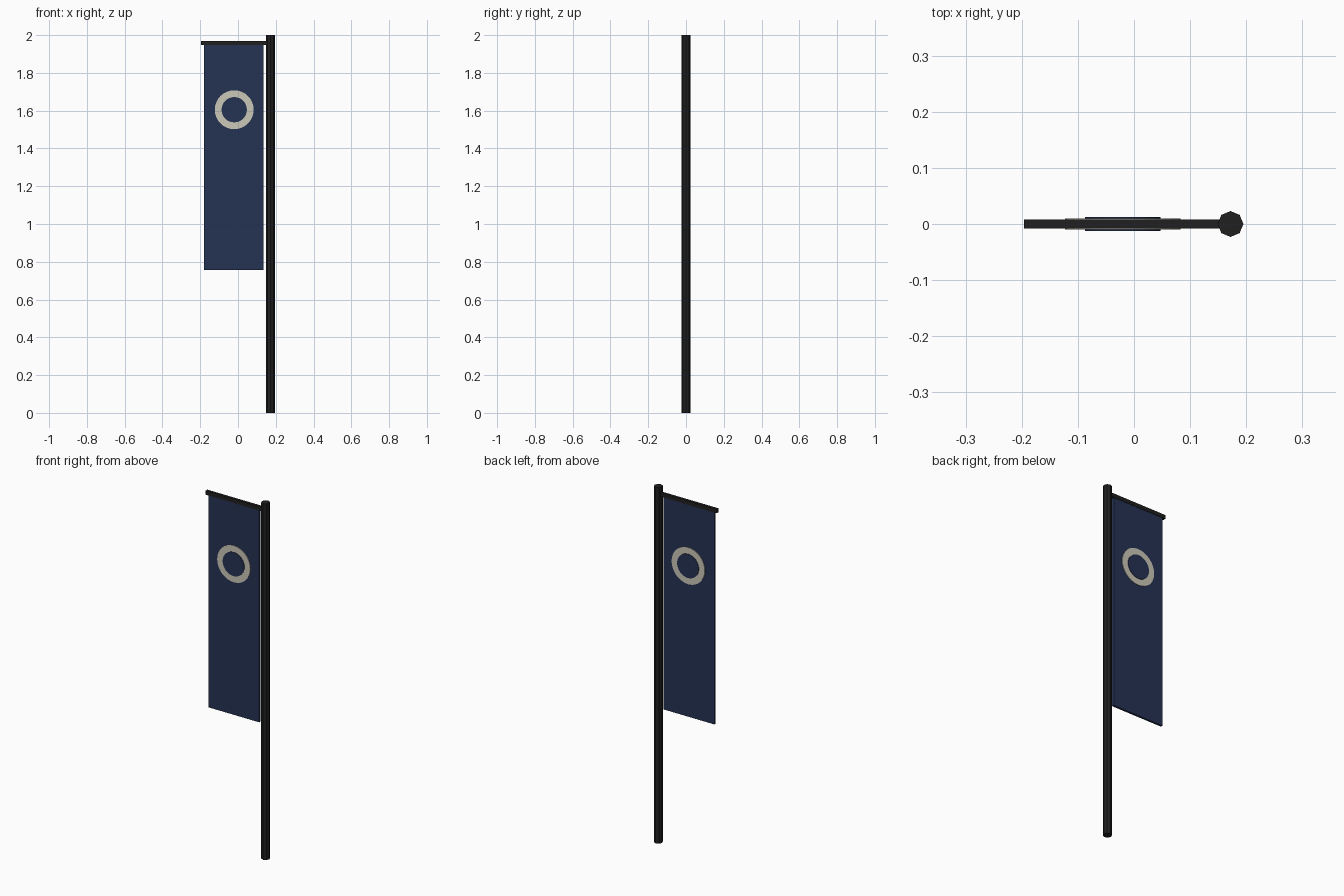
import bpy, math

if "Cube" in bpy.data.objects:
    bpy.data.objects.remove(bpy.data.objects["Cube"])


def material(name, rgb):
    m = bpy.data.materials.new(name)
    m.diffuse_color = (*rgb, 1)
    m.use_nodes = True
    m.node_tree.nodes["Principled BSDF"].inputs["Base Color"].default_value = m.diffuse_color
    return m


black = material("black metal", (0.014, 0.014, 0.015))
navy = material("navy cloth", (0.018, 0.032, 0.085))
ivory = material("ivory paint", (0.60, 0.57, 0.48))


def box(name, x0, x1, half_y, z0, z1, mat):
    bpy.ops.mesh.primitive_cube_add(size=1, location=((x0 + x1) / 2, 0, (z0 + z1) / 2))
    o = bpy.context.object
    o.name = name
    o.scale = (x1 - x0, 2 * half_y, z1 - z0)
    bpy.ops.object.transform_apply(location=False, rotation=False, scale=True)
    o.data.materials.append(mat)
    return o


def disc(name, radius, half_y, mat):
    bpy.ops.mesh.primitive_cylinder_add(vertices=32, radius=radius, depth=2 * half_y,
                                        location=(-0.02, 0, 1.605),
                                        rotation=(math.pi / 2, 0, 0))
    o = bpy.context.object
    o.name = name
    o.data.materials.append(mat)


# Upright pole, eight sided
bpy.ops.mesh.primitive_cylinder_add(vertices=8, radius=0.023, depth=2, location=(0.172, 0, 1))
pole = bpy.context.object
pole.name = "pole"
pole.data.materials.append(black)

# Top arm and hanging cloth
box("top_arm", -0.196, 0.172, 0.008, 1.947, 1.969, black)
box("banner", -0.18, 0.136, 0.006, 0.756, 1.955, navy)

# Ring emblem on both faces: pale disc with a smaller navy disc over it
disc("emblem_ring", 0.103, 0.0095, ivory)
disc("emblem_centre", 0.067, 0.0122, navy)
